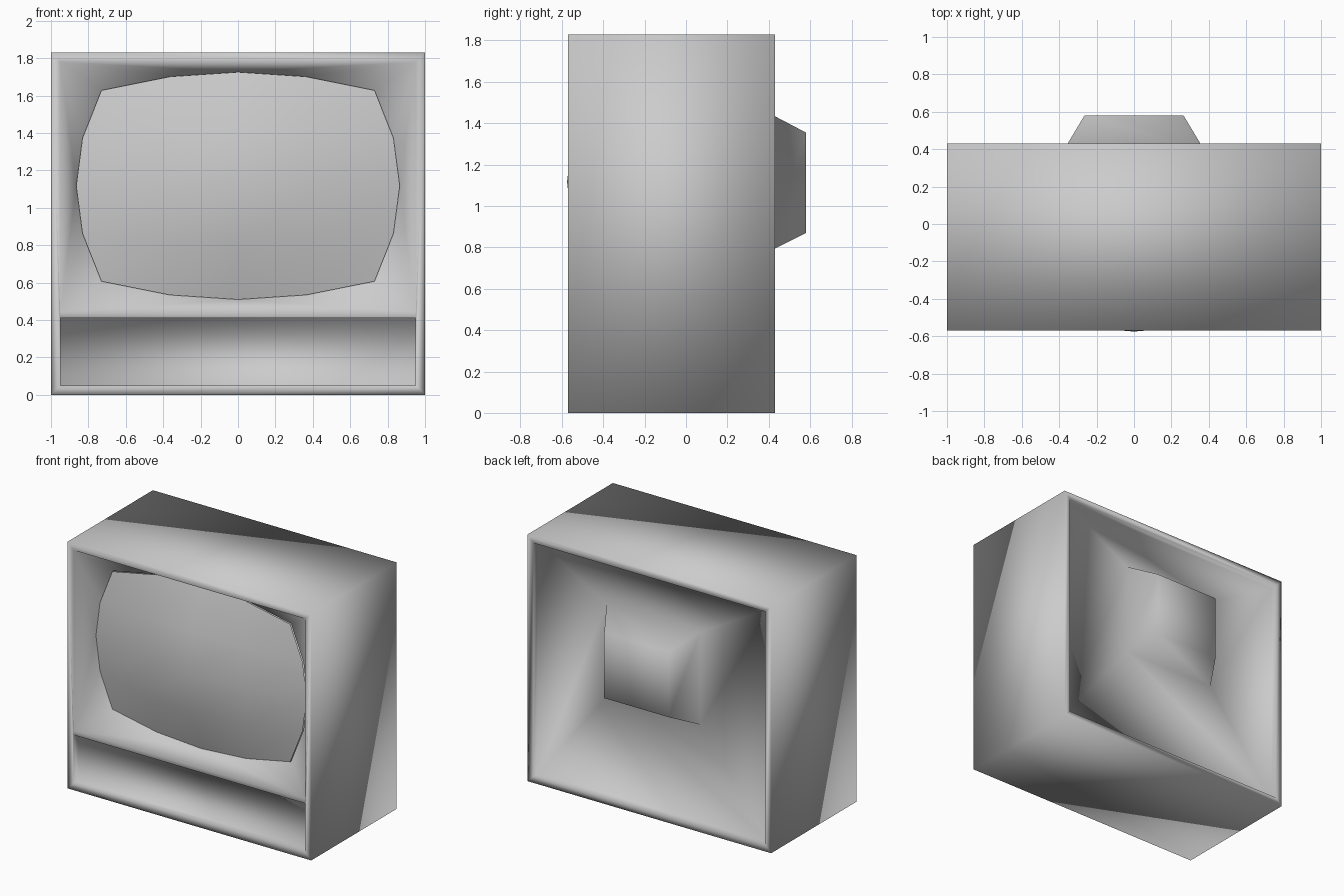
import bpy
import bmesh

cube = bpy.data.objects.get("Cube")
if cube:
    bpy.data.objects.remove(cube, do_unlink=True)

# Materials
def make_material(name, value):
    mat = bpy.data.materials.new(name)
    mat.use_nodes = True
    color = (value, value, value, 1)
    mat.diffuse_color = color
    mat.node_tree.nodes["Principled BSDF"].inputs["Base Color"].default_value = color
    return mat

grey = make_material("plain_grey", 0.6)

FRONT, BACK, HEIGHT = -0.57, 0.43, 1.83
EDGE = -0.43          # depth of the screen's border
STEPS = [-1, -0.5, 0, 0.5, 1]


def finish(bm, name):
    bmesh.ops.recalc_face_normals(bm, faces=bm.faces)
    mesh = bpy.data.meshes.new(name)
    bm.to_mesh(mesh)
    bm.free()
    mesh.materials.append(grey)
    mesh.shade_smooth()
    obj = bpy.data.objects.new(name, mesh)
    bpy.context.collection.objects.link(obj)
    return obj


def screen_point(u, v, lift=0.0):
    x = 0.865 * u * (1 - 0.156 * v * v)
    z = 1.117 + 0.608 * v * (1 - 0.16 * u * u)
    return x, EDGE - lift * (1 - u * u) * (1 - v * v), z


def rect(bm, half_width, y, low, high):
    """Four corners, anticlockwise from bottom left."""
    corners = [(-half_width, low), (half_width, low), (half_width, high), (-half_width, high)]
    return [bm.verts.new((x, y, z)) for x, z in corners]


def bridge(bm, a, b):
    for i in range(4):
        j = (i + 1) % 4
        bm.faces.new((a[i], a[j], b[j], b[i]))


# Cabinet shell
bm = bmesh.new()
front = rect(bm, 1, FRONT, 0, HEIGHT)
back = rect(bm, 1, BACK, 0, HEIGHT)
bridge(bm, front, back)

# Front rim around the screen opening and the lower panel
opening = rect(bm, 0.95, FRONT, 0.44, 1.78)
slot = rect(bm, 0.95, FRONT, 0.05, 0.41)
bm.faces.new((front[3], front[2], opening[2], opening[3]))
bm.faces.new((front[0], front[1], slot[1], slot[0]))
bm.faces.new((opening[0], opening[1], slot[2], slot[3]))
bm.faces.new((front[0], slot[0], slot[3], opening[0], opening[3], front[3]))
bm.faces.new((front[1], slot[1], slot[2], opening[1], opening[2], front[2]))

# Recessed lower panel
panel = rect(bm, 0.95, FRONT + 0.05, 0.05, 0.41)
bridge(bm, slot, panel)
bm.faces.new(panel)

# Funnel from the opening to the screen border
sides = [[(s, -1) for s in STEPS], [(1, s) for s in STEPS],
         [(-s, 1) for s in STEPS], [(-1, -s) for s in STEPS]]
border = []
for side in sides:
    for u, v in side[:-1]:
        x, y, z = screen_point(u, v)
        border.append(bm.verts.new((x, y + 0.01, z)))
for i in range(4):
    a, b = opening[i], opening[(i + 1) % 4]
    p = [border[(4 * i + k) % 16] for k in range(5)]
    for tri in ((a, p[0], p[1]), (a, p[1], p[2]), (a, p[2], b), (b, p[2], p[3]), (b, p[3], p[4])):
        bm.faces.new(tri)

# Back rim, recess and tapered tube cover
loops = [back,
         rect(bm, 0.95, BACK, 0.05, 1.78),
         rect(bm, 0.95, 0.38, 0.05, 1.78),
         rect(bm, 0.385, 0.38, 0.77, 1.46),
         rect(bm, 0.265, 0.58, 0.87, 1.355)]
for a, b in zip(loops, loops[1:]):
    bridge(bm, a, b)
bm.faces.new(loops[-1])
finish(bm, "cabinet")

# Bulging screen
bm = bmesh.new()
grid = [[bm.verts.new(screen_point(u, v, 0.145)) for u in STEPS] for v in STEPS]
for r in range(4):
    for c in range(4):
        bm.faces.new((grid[r][c], grid[r][c + 1], grid[r + 1][c + 1], grid[r + 1][c]))
bmesh.ops.recalc_face_normals(bm, faces=bm.faces)
if grid[2][2].link_faces[0].normal.y > 0:
    bmesh.ops.reverse_faces(bm, faces=bm.faces)
screen = finish(bm, "screen")
if screen.data.polygons[0].normal.y > 0:
    screen.data.flip_normals()
